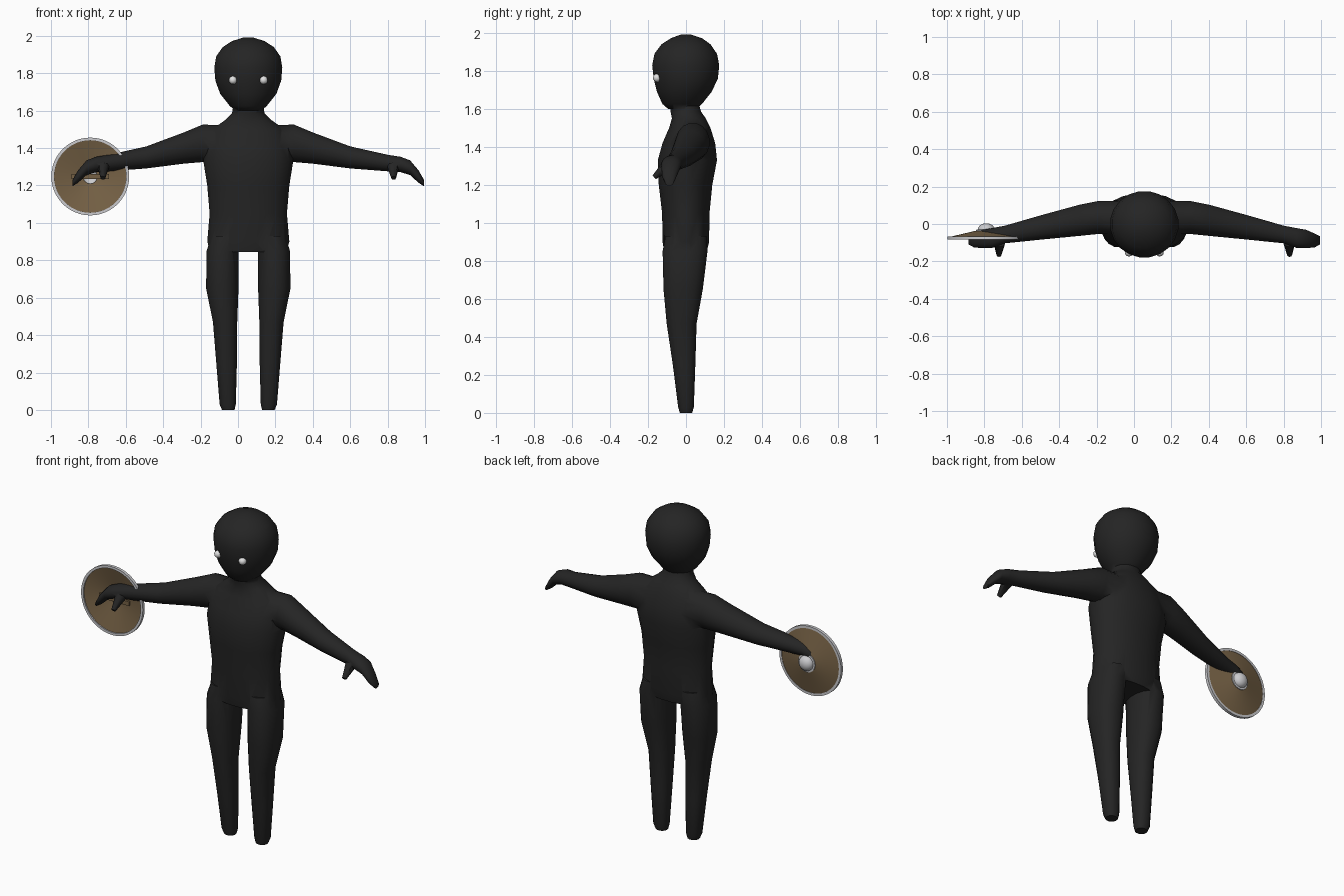
import bpy, bmesh, math
from mathutils import Vector

if "Cube" in bpy.data.objects:
    bpy.data.objects.remove(bpy.data.objects["Cube"])

CX = 0.055                      # centre line of the figure
SHIELD = Vector((-0.79, 0, 1.248))


def material(name, rgb):
    m = bpy.data.materials.new(name)
    m.diffuse_color = (*rgb, 1)
    m.use_nodes = True
    m.node_tree.nodes["Principled BSDF"].inputs["Base Color"].default_value = m.diffuse_color
    return m


BLACK = material("black skin", (0.018, 0.018, 0.018))
WHITE = material("white eye", (0.75, 0.75, 0.75))
STEEL = material("steel", (0.6, 0.6, 0.62))
WOOD = material("brown wood", (0.18, 0.12, 0.06))


def finish(name, bm, mat, angle=None):
    bmesh.ops.recalc_face_normals(bm, faces=bm.faces)
    me = bpy.data.meshes.new(name)
    bm.to_mesh(me)
    bm.free()
    me.materials.append(mat)
    ob = bpy.data.objects.new(name, me)
    bpy.context.collection.objects.link(ob)
    activate(ob)
    if angle:
        bpy.ops.object.shade_smooth_by_angle(angle=math.radians(angle))
    return ob


def activate(ob):
    bpy.ops.object.select_all(action='DESELECT')
    ob.select_set(True)
    bpy.context.view_layer.objects.active = ob


def loft(name, rings, axis='Z', power=2.0, n=16):
    """Rings are (position on axis, c1, h1, c2, h2): centres and half sizes."""
    bm = bmesh.new()
    loops = []
    for p, c1, h1, c2, h2 in rings:
        loop = []
        for i in range(n):
            t = 2 * math.pi * (i + 0.5) / n
            c, s = math.cos(t), math.sin(t)
            a = c1 + h1 * math.copysign(abs(c) ** (2 / power), c)
            b = c2 + h2 * math.copysign(abs(s) ** (2 / power), s)
            loop.append(bm.verts.new((a, b, p) if axis == 'Z' else (p, a, b)))
        loops.append(loop)
    for l0, l1 in zip(loops, loops[1:]):
        for i in range(n):
            j = (i + 1) % n
            bm.faces.new((l0[i], l0[j], l1[j], l1[i]))
    bm.faces.new(loops[0])
    bm.faces.new(loops[-1])
    return finish(name, bm, BLACK)


def upright(rows, cx=CX):
    """Rows are (z, half width, front y, back y)."""
    return [(z, cx, w, (f + b) / 2, (b - f) / 2) for z, w, f, b in rows]


def lathe(name, profile, mat, angle, n=48, closed=True):
    """Turn a profile of (radius, y) around the shield axis."""
    bm = bmesh.new()
    loops = []
    for r, y in profile:
        loops.append([bm.verts.new(SHIELD + Vector((r * math.cos(2 * math.pi * i / n), y,
                                                    r * math.sin(2 * math.pi * i / n))))
                      for i in range(n)])
    pairs = list(zip(loops, loops[1:]))
    if closed:
        pairs.append((loops[-1], loops[0]))
    for l0, l1 in pairs:
        for i in range(n):
            j = (i + 1) % n
            bm.faces.new((l0[i], l0[j], l1[j], l1[i]))
    bmesh.ops.remove_doubles(bm, verts=bm.verts, dist=1e-5)
    return finish(name, bm, mat, angle)


# Torso with neck
body = loft("body", upright([
    (0.845, .205, -.115, .11), (0.90, .222, -.125, .123), (1.05, .209, -.127, .125),
    (1.20, .222, -.145, .14), (1.33, .243, -.15, .165), (1.42, .235, -.125, .155),
    (1.50, .195, -.09, .13), (1.55, .125, -.075, .105), (1.585, .088, -.082, .08),
    (1.62, .082, -.085, .07), (1.68, .08, -.08, .07)]), power=2.1, n=20)

# Head
parts = [loft("head", upright([
    (1.60, .07, -.095, .055), (1.625, .10, -.125, .085), (1.69, .152, -.155, .137),
    (1.76, .178, -.172, .17), (1.83, .184, -.18, .177), (1.89, .174, -.168, .165),
    (1.94, .138, -.13, .13), (1.972, .088, -.08, .085), (1.99, .03, -.03, .03)]), n=20)]

for side in (-1, 1):
    # Leg
    legs = [(0, .107, .034, 0, .033), (.03, .110, .044, 0, .042), (.25, .116, .056, -.01, .06),
            (.47, .124, .066, -.023, .08), (.65, .139, .088, -.015, .105),
            (.85, .137, .087, -.005, .12), (.93, .12, .08, 0, .11)]
    parts.append(loft("leg", [(z, CX + side * u, w, y, d) for z, u, w, y, d in legs], power=2.3))
    # Arm and hand: offset, centre y, half depth, centre z, half height
    arm = [(.10, .035, .09, 1.425, .10), (.245, .035, .09, 1.425, .102),
           (.345, .02, .085, 1.40, .085), (.545, -.017, .067, 1.35, .06),
           (.745, -.056, .048, 1.32, .045), (.815, -.075, .054, 1.312, .042),
           (.865, -.08, .05, 1.295, .04), (.91, -.088, .038, 1.248, .034),
           (.94, -.088, .022, 1.212, .017)]
    parts.append(loft("arm", [(CX + side * u, y, d, z, h) for u, y, d, z, h in arm], 'X'))
    # Thumb
    bm = bmesh.new()
    a = Vector((CX + side * .775, -.10, 1.30))
    b = Vector((CX + side * .777, -.167, 1.24))
    bmesh.ops.create_cone(bm, cap_ends=True, segments=8, radius1=.032, radius2=.013,
                          depth=(b - a).length)
    rot = (b - a).to_track_quat('Z', 'Y').to_matrix().to_4x4()
    bmesh.ops.transform(bm, matrix=rot, verts=bm.verts)
    bmesh.ops.translate(bm, vec=(a + b) / 2, verts=bm.verts)
    parts.append(finish("thumb", bm, BLACK))

# Fuse all body parts into one skin
for part in parts:
    mod = body.modifiers.new("union", 'BOOLEAN')
    mod.operation = 'UNION'
    mod.solver = 'EXACT'
    mod.object = part
    activate(body)
    bpy.ops.object.modifier_apply(modifier=mod.name)
    bpy.data.objects.remove(part)
activate(body)
bpy.ops.object.shade_smooth_by_angle(angle=math.radians(60))

# Eyes
for side, label in ((-1, "right_eye"), (1, "left_eye")):
    bm = bmesh.new()
    bmesh.ops.create_uvsphere(bm, u_segments=12, v_segments=8, radius=.022)
    bmesh.ops.translate(bm, vec=(CX + side * .082, -.152, 1.763), verts=bm.verts)
    finish(label, bm, WHITE, 60)

# Round shield: shallow wooden cone, steel rim, hollow boss on the outer side
lathe("shield_board", [(.038, -.040), (.2, -.078), (.2, -.070), (.038, -.032)], WOOD, 30)
lathe("shield_rim", [(.193, -.084), (.208, -.084), (.208, -.066), (.193, -.066)], STEEL, 30)
dome = [(.045 * math.cos(math.radians(a)), -.030 + .034 * math.sin(math.radians(a)))
        for a in range(0, 91, 15)]
lathe("shield_boss", [(.038, -.034), (.056, -.037), (.056, -.031)] + dome, STEEL, 40, 24, False)

# Handle across the hole on the inner side
bm = bmesh.new()
bmesh.ops.create_cube(bm, size=1)
bmesh.ops.scale(bm, vec=(.2, .016, .026), verts=bm.verts)
bmesh.ops.translate(bm, vec=SHIELD + Vector((0, -.056, 0)), verts=bm.verts)
finish("shield_handle", bm, WOOD)
